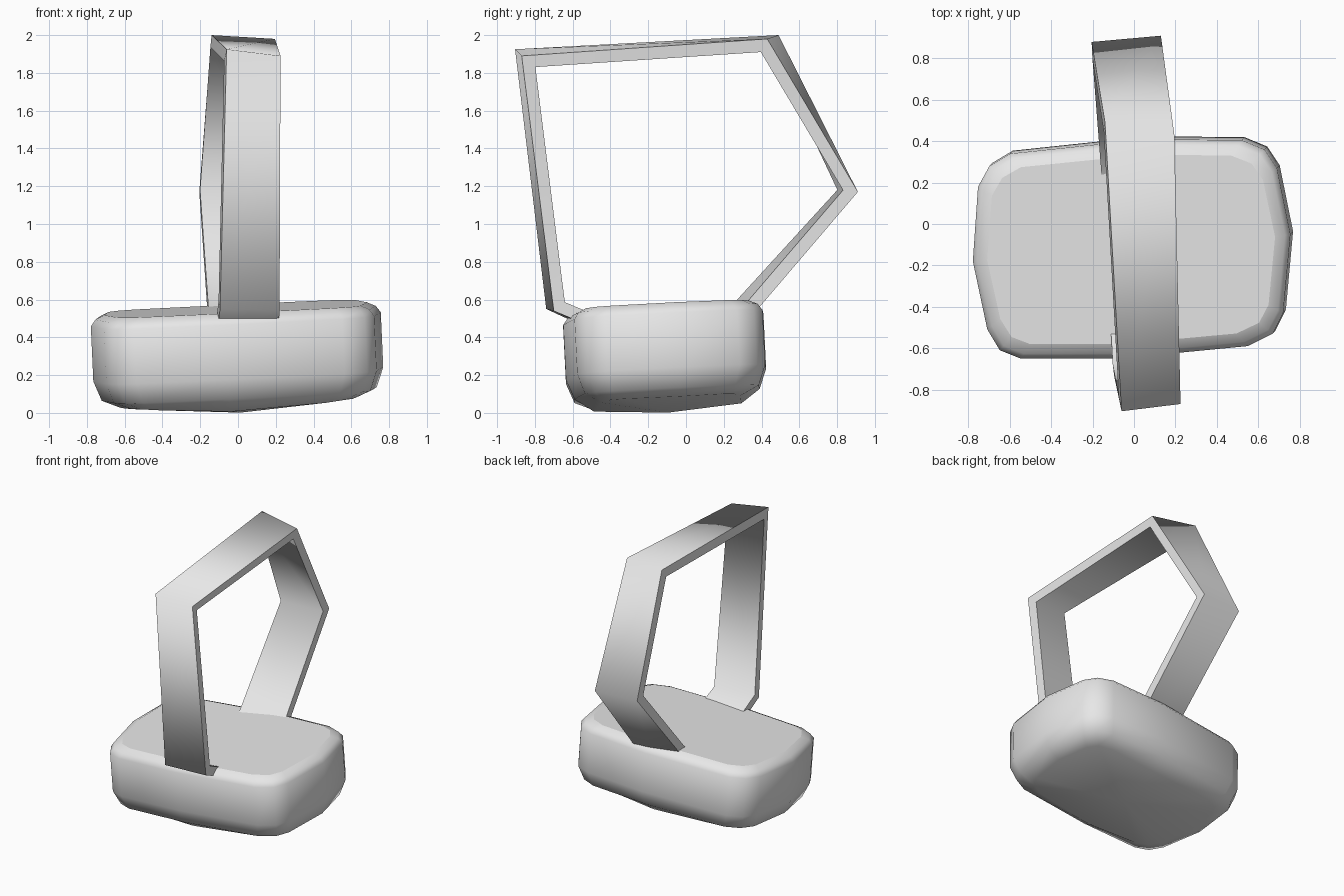
import bpy
import bmesh
from mathutils import Vector

cube = bpy.data.objects.get("Cube")
if cube:
    bpy.data.objects.remove(cube, do_unlink=True)

grey = bpy.data.materials.new("light_grey")
grey.use_nodes = True
grey.diffuse_color = (0.8, 0.8, 0.8, 1)
grey.node_tree.nodes["Principled BSDF"].inputs["Base Color"].default_value = (0.8, 0.8, 0.8, 1)


def make_object(name, bm):
    bmesh.ops.recalc_face_normals(bm, faces=bm.faces)
    mesh = bpy.data.meshes.new(name)
    bm.to_mesh(mesh)
    bm.free()
    mesh.materials.append(grey)
    obj = bpy.data.objects.new(name, mesh)
    bpy.context.collection.objects.link(obj)
    return obj


def bridge(bm, a, b):
    n = len(a)
    for i in range(n):
        j = (i + 1) % n
        bm.faces.new((a[i], a[j], b[j], b[i])).smooth = True


# Rounded, slightly tilted body: plan outline stacked in inset rings
CENTRE_Y = -0.11
OUTLINE = [(-0.59, 0.35), (-0.69, 0.29), (-0.745, 0.19), (-0.77, -0.17),
           (-0.70, -0.50), (-0.64, -0.60), (-0.54, -0.64), (-0.06, -0.64),
           (0.56, -0.58), (0.68, -0.52), (0.73, -0.42), (0.765, -0.04),
           (0.70, 0.28), (0.64, 0.37), (0.53, 0.415), (0.07, 0.42)]


def tilt(x, y, z):
    return Vector((x - 0.045 * (z - 0.3), y - 0.05 * (z - 0.3),
                   z + 0.045 * x + 0.05 * y))


def body_ring(bm, inset, height):
    ring = []
    for x, y in OUTLINE:
        px = x * (1 - inset / 0.77)
        dy = (y - CENTRE_Y) * (1 - inset / 0.53)
        z = height
        if height == 0:  # the underside bulges down towards its middle
            z = 0.01 + 0.05 * (px / 0.62) ** 2 + 0.025 * (dy / 0.4) ** 2
        ring.append(bm.verts.new(tilt(px, CENTRE_Y + dy, z)))
    return ring


bm = bmesh.new()
profile = [(0.14, 0), (0.04, 0.105), (0, 0.21), (0, 0.5), (0.025, 0.535), (0.072, 0.557)]
rings = [body_ring(bm, d, h) for d, h in profile]
for low, high in zip(rings, rings[1:]):
    bridge(bm, low, high)
bm.faces.new(rings[-1]).smooth = False
bottom = bm.verts.new(tilt(0, CENTRE_Y, 0.007))
for i, v in enumerate(rings[0]):
    bm.faces.new((v, rings[0][i - 1], bottom)).smooth = True
make_object("body", bm)

# Five-sided band, its lowest corner buried in the body
left_rim = [(-0.06, -0.905, 1.925), (-0.14, 0.49, 2.0), (-0.205, 0.88, 1.17),
            (-0.14, 0.0, 0.21), (-0.095, -0.74, 0.55)]
right_rim = [(0.225, -0.87, 1.89), (0.195, 0.43, 1.98), (0.13, 0.91, 1.17),
             (0.2, 0.09, 0.21), (0.22, -0.70, 0.54)]
bm = bmesh.new()
left = [bm.verts.new(p) for p in left_rim]
right = [bm.verts.new(p) for p in right_rim]
bridge(bm, left, right)
bmesh.ops.recalc_face_normals(bm, faces=bm.faces)
middle = Vector((0, 0, 1.1))
bm.normal_update()
first = bm.faces[:][0]
inward = first.normal.dot(first.calc_center_median() - middle) < 0
for e in bm.edges:
    if e.is_boundary:
        e.smooth = False
band = make_object("handle_band", bm)
solid = band.modifiers.new("thickness", 'SOLIDIFY')
solid.thickness = 0.065
solid.offset = 1 if inward else -1
solid.use_even_offset = True
